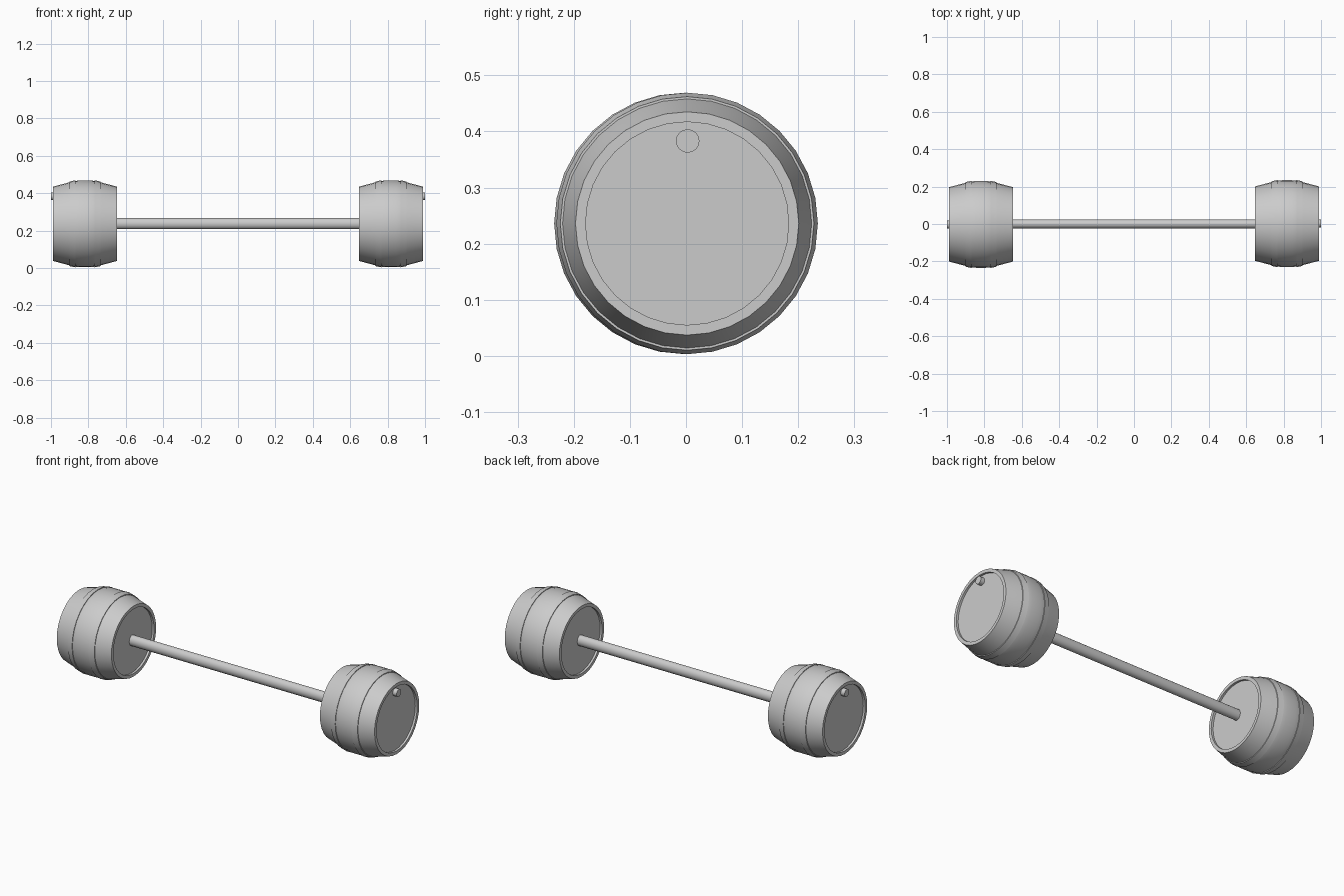
import bpy, bmesh
from math import cos, sin, pi

if "Cube" in bpy.data.objects:
    bpy.data.objects.remove(bpy.data.objects["Cube"])

ZC = 0.236


def lathe(name, profile, centre, sides=32, sy=1.0, sz=1.0):
    """Revolve (x, radius) points about the x axis, capping both ends."""
    bm = bmesh.new()
    rings = []
    for x, r in profile:
        rings.append([bm.verts.new((x, r * sy * cos(2 * pi * i / sides),
                                    r * sz * sin(2 * pi * i / sides)))
                      for i in range(sides)])
    for a, b in zip(rings, rings[1:]):
        for i in range(sides):
            j = (i + 1) % sides
            bm.faces.new((a[i], a[j], b[j], b[i]))
    bm.faces.new(rings[0])
    bm.faces.new(rings[-1])
    bmesh.ops.recalc_face_normals(bm, faces=bm.faces[:])
    mesh = bpy.data.meshes.new(name)
    bm.to_mesh(mesh)
    bm.free()
    ob = bpy.data.objects.new(name, mesh)
    ob.location = centre
    bpy.context.collection.objects.link(ob)
    bpy.ops.object.select_all(action='DESELECT')
    bpy.context.view_layer.objects.active = ob
    ob.select_set(True)
    bpy.ops.object.shade_smooth_by_angle(angle=0.5)
    return ob


# half profiles, mirrored so each barrel is symmetric
half = [(0.158, 0.181), (0.17, 0.181), (0.17, 0.199), (0.125, 0.211),
        (0.083, 0.222), (0.053, 0.229), (0.027, 0.232)]
barrel = [(-x, r) for x, r in half] + half[::-1]
hoop = [(0.083, 0.215), (0.083, 0.226), (0.051, 0.233), (0.051, 0.215)]

for side, label in ((-1, "left"), (1, "right")):
    centre = (side * 0.818, side * 0.002, ZC)
    lathe(label + "_barrel", barrel, centre)
    # raised hoops
    for s, place in ((-1, "low"), (1, "high")):
        lathe(f"{label}_{place}_hoop", [(s * x, r) for x, r in hoop], centre)
    # bung on the outer lid
    lathe(label + "_bung", [(0.0, 0.021), (side * 0.03, 0.021)],
          (side * 0.97, side * 0.003, 0.383), 16)

# connecting bar, slightly oval
lathe("bar", [(-0.675, 1), (0.675, 1)], (0, 0, ZC + 0.001), 16, 0.025, 0.03)
